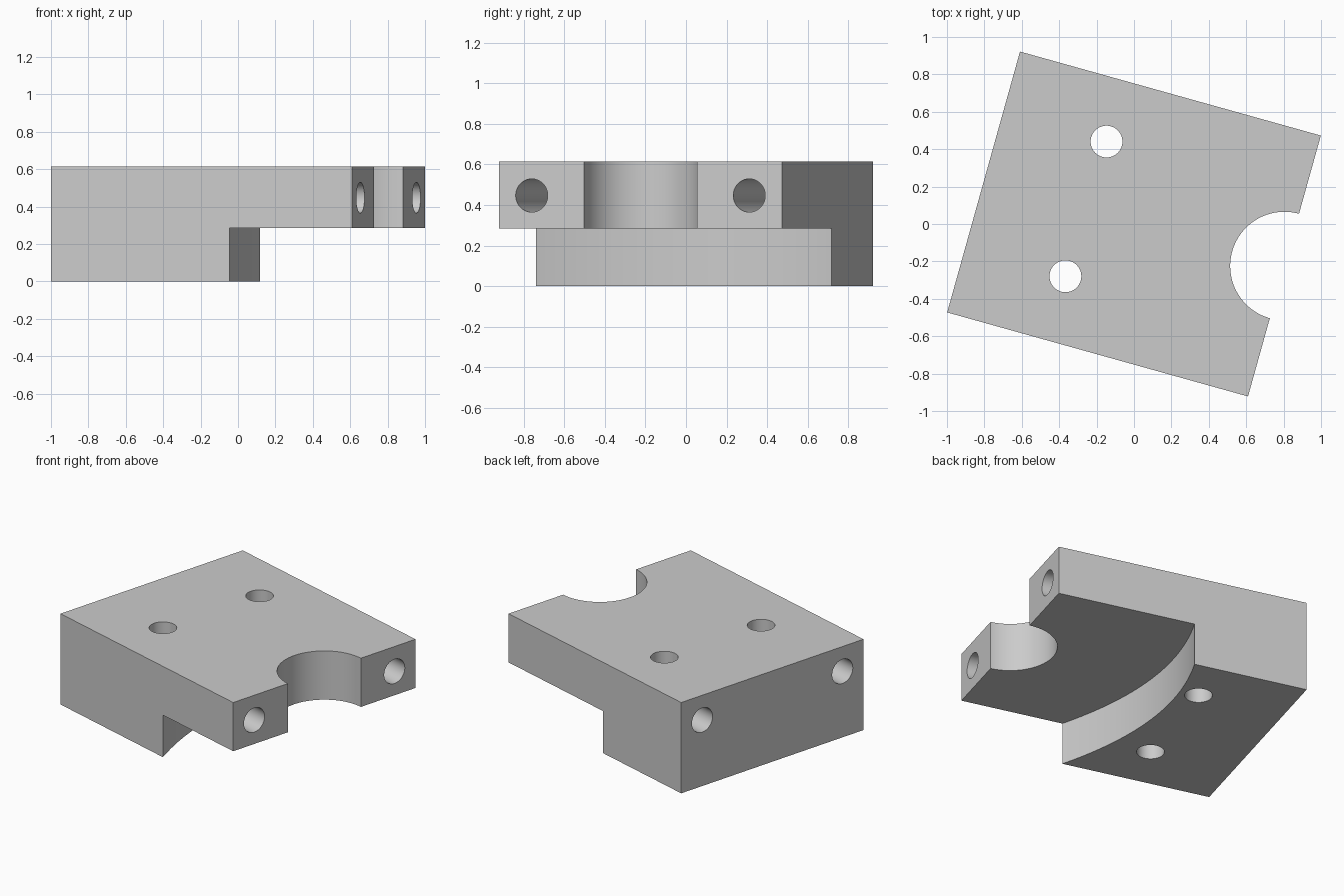
import bpy, bmesh, math
from mathutils import Matrix

if "Cube" in bpy.data.objects:
    bpy.data.objects.remove(bpy.data.objects["Cube"])

HALF_U, HALF_V = 0.835, 0.724      # half length and half width of the block
TOP, STEP = 0.615, 0.285           # block height and underside step height
TURN = math.radians(-15.6)         # block is turned about z


def prism(name, profile, z0, z1):
    """Extrude a flat outline from z0 to z1."""
    bm = bmesh.new()
    face = bm.faces.new([bm.verts.new((x, y, z0)) for x, y in profile])
    up = bmesh.ops.extrude_face_region(bm, geom=[face])["geom"]
    bmesh.ops.translate(bm, vec=(0, 0, z1 - z0),
                        verts=[g for g in up if isinstance(g, bmesh.types.BMVert)])
    bmesh.ops.recalc_face_normals(bm, faces=bm.faces)
    mesh = bpy.data.meshes.new(name)
    bm.to_mesh(mesh)
    bm.free()
    obj = bpy.data.objects.new(name, mesh)
    bpy.context.collection.objects.link(obj)
    return obj


def circle(x, y, r, n=64):
    return [(x + r * math.cos(2 * math.pi * (i + 0.5) / n),
             y + r * math.sin(2 * math.pi * (i + 0.5) / n)) for i in range(n)]


def cut(target, cutter):
    """Subtract the cutter and remove it."""
    mod = target.modifiers.new("cut", "BOOLEAN")
    mod.operation, mod.solver, mod.object = "DIFFERENCE", "EXACT", cutter
    bpy.context.view_layer.objects.active = target
    bpy.ops.object.modifier_apply(modifier=mod.name)
    bpy.data.objects.remove(cutter)


# Main block
block = prism("mounting_block", [(-HALF_U, -HALF_V), (HALF_U, -HALF_V),
                                 (HALF_U, HALF_V), (-HALF_U, HALF_V)], 0, TOP)

# Underside step with a hollow curved wall
wall = []
for i in range(33):
    v = -0.8 + 1.6 * i / 32
    wall.append((0.295 * v * v - 0.162 * v - 0.117, v))
cut(block, prism("step_cutter", wall + [(1.2, 0.8), (1.2, -0.8)], -0.2, STEP))

# Half-round notch in the thin end
cut(block, prism("notch_cutter", circle(HALF_U, 0, 0.29, 96), -0.2, 1))

# Two vertical bolt holes
for x, y in ((-0.26, 0.385), (-0.278, -0.368)):
    cut(block, prism("bolt_hole_cutter", circle(x, y, 0.085), -0.2, 1))

# Two long holes running through the length
for side in (-1, 1):
    drill = prism("long_hole_cutter", circle(0, 0, 0.082), -1.2, 1.2)
    drill.data.transform(Matrix.Translation((0, side * 0.557, 0.447))
                         @ Matrix.Rotation(math.pi / 2, 4, "Y"))
    cut(block, drill)

# Turn into place, colour and smooth the curved walls
block.data.transform(Matrix.Rotation(TURN, 4, "Z"))
grey = bpy.data.materials.new("plain_grey")
grey.diffuse_color = (0.6, 0.6, 0.6, 1)
grey.use_nodes = True
grey.node_tree.nodes["Principled BSDF"].inputs["Base Color"].default_value = grey.diffuse_color
block.data.materials.clear()
block.data.materials.append(grey)
for p in block.data.polygons:
    p.material_index = 0
bpy.ops.object.select_all(action="DESELECT")
block.select_set(True)
bpy.context.view_layer.objects.active = block
bpy.ops.object.shade_smooth_by_angle(angle=math.radians(30))
